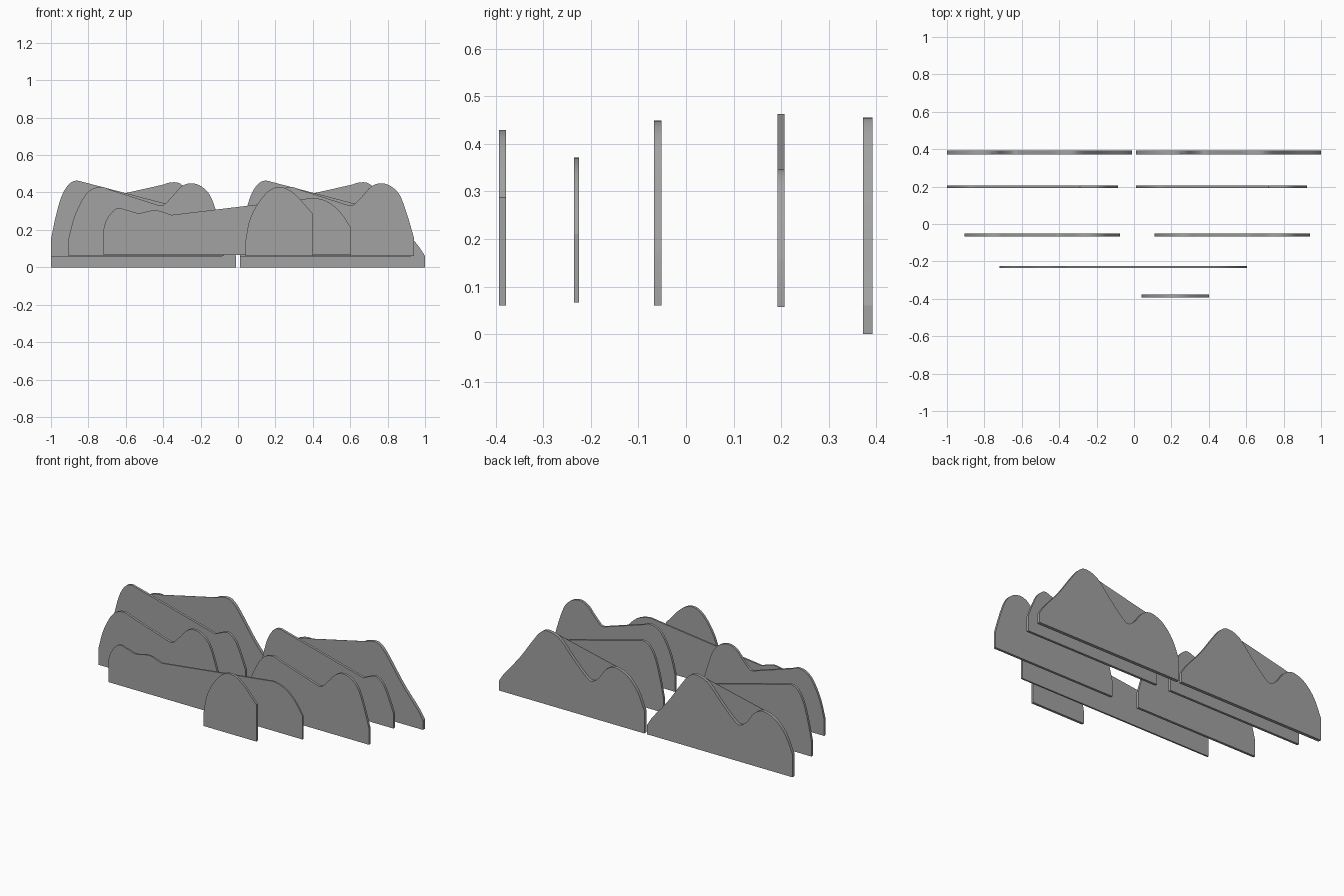
import bpy
import math
from mathutils import Vector

cube = bpy.data.objects.get("Cube")
if cube:
    bpy.data.objects.remove(cube, do_unlink=True)

grey = bpy.data.materials.new("stone_grey")
grey.use_nodes = True
grey.diffuse_color = (0.36, 0.36, 0.36, 1)
grey.node_tree.nodes["Principled BSDF"].inputs["Base Color"].default_value = (0.36, 0.36, 0.36, 1)


def smooth_run(points, steps=5):
    """Round off a run of profile points with a Catmull-Rom curve."""
    pts = [Vector(p) for p in points]
    if len(pts) < 3:
        return pts
    padded = [2 * pts[0] - pts[1]] + pts + [2 * pts[-1] - pts[-2]]
    out = []
    for a, b, c, d in zip(padded, padded[1:], padded[2:], padded[3:]):
        for i in range(steps):
            t = i / steps
            out.append(0.5 * (2 * b + (c - a) * t + (2 * a - 5 * b + 4 * c - d) * t * t
                              + (3 * b - a - 3 * c + d) * t ** 3))
    return out + [pts[-1]]


def plate(name, runs, y_front, y_back, base=None, shift=0.0):
    """Extrude a skyline of smooth runs, joined by straight lines, into a thin plate."""
    outline = [p for run in runs for p in smooth_run(run)]
    if base is not None:
        outline = [Vector((outline[0].x, base))] + outline + [Vector((outline[-1].x, base))]
    n = len(outline)
    verts = [(p.x + shift, y, p.y) for y in (y_front, y_back) for p in outline]
    faces = [list(range(n)), list(range(2 * n - 1, n - 1, -1))]
    faces += [(i, i + n, (i + 1) % n + n, (i + 1) % n) for i in range(n)]
    mesh = bpy.data.meshes.new(name)
    mesh.from_pydata(verts, [], faces)
    # outlines run left to right over the top, so turn the faces outward
    mesh.flip_normals()
    mesh.materials.append(grey)
    obj = bpy.data.objects.new(name, mesh)
    bpy.context.collection.objects.link(obj)
    bpy.ops.object.select_all(action="DESELECT")
    obj.select_set(True)
    bpy.context.view_layer.objects.active = obj
    bpy.ops.object.shade_smooth_by_angle(angle=math.radians(30))
    return obj


# Single front hill
front_hill = [[(0.04, 0.14), (0.06, 0.245), (0.10, 0.33), (0.16, 0.405),
               (0.225, 0.429), (0.30, 0.395), (0.40, 0.287)]]
plate("front_hill", front_hill, -0.393, -0.378, 0.06)

# Long low ridge
long_ridge = [[(-0.72, 0.20), (-0.70, 0.26), (-0.65, 0.314), (-0.59, 0.305),
               (-0.53, 0.29), (-0.44, 0.305), (-0.355, 0.28)],
              [(0.35, 0.365), (0.415, 0.37), (0.49, 0.345), (0.555, 0.285), (0.605, 0.21)]]
plate("long_ridge", long_ridge, -0.235, -0.225, 0.067)

# Twin-peaked hills, two of each
middle_hill = [[(0.11, 0.16), (0.14, 0.27), (0.185, 0.365), (0.23, 0.415),
                (0.285, 0.43), (0.33, 0.415)],
               [(0.58, 0.335), (0.615, 0.332), (0.66, 0.375), (0.71, 0.43), (0.76, 0.449),
                (0.815, 0.435), (0.865, 0.385), (0.905, 0.28), (0.94, 0.16)]]
rear_hill = [[(0.01, 0.15), (0.035, 0.27), (0.067, 0.38), (0.105, 0.443),
              (0.144, 0.463), (0.19, 0.454)],
             [(0.72, 0.315), (0.765, 0.335), (0.81, 0.345), (0.855, 0.31),
              (0.89, 0.24), (0.925, 0.15)]]

# Tall back hill, with its valley closed by a thin sheet on the front side
valley = [(0.21, 0.352), (0.27, 0.325), (0.32, 0.26), (0.37, 0.225), (0.42, 0.255),
          (0.50, 0.335), (0.59, 0.43)]
back_hill = [[(0.01, 0.14), (0.06, 0.25), (0.13, 0.325)] + valley
             + [(0.67, 0.455), (0.72, 0.432), (0.775, 0.362), (0.86, 0.24),
                (0.96, 0.12), (1.0, 0.06)]]

for side, offset in (("left", 0.0), ("right", -1.01)):
    plate("middle_hill_" + side, middle_hill, -0.067, -0.052, 0.06, offset * 1.005)
    plate("rear_hill_" + side, rear_hill, 0.192, 0.207, 0.057, offset)
    plate("back_hill_" + side, back_hill, 0.372, 0.392, 0.0, offset)
    # the sheet's outline runs right to left so it faces outward too
    chord = [(0.21, 0.352), (0.61, 0.442)]
    plate("valley_sheet_" + side, [chord, valley[::-1]], 0.372, 0.374, None, offset)
